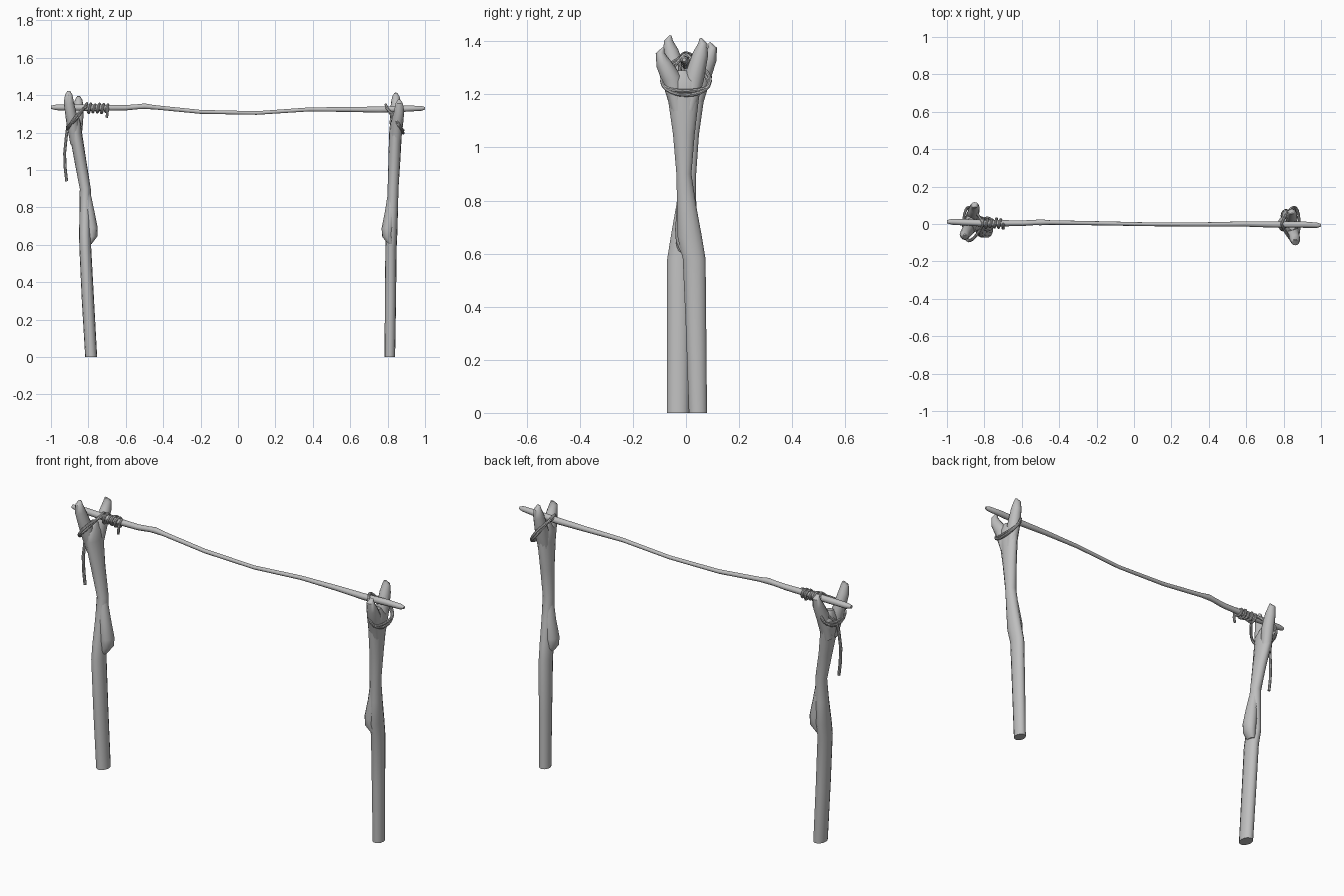
import bpy
import math
from mathutils import Vector

cube = bpy.data.objects.get("Cube")
if cube:
    bpy.data.objects.remove(cube, do_unlink=True)

grey = bpy.data.materials.new("plain grey")
grey.use_nodes = True
grey.diffuse_color = (0.52, 0.52, 0.52, 1)
bsdf = grey.node_tree.nodes["Principled BSDF"]
bsdf.inputs["Base Color"].default_value = (0.52, 0.52, 0.52, 1)
bsdf.inputs["Roughness"].default_value = 0.8


def tube(name, points, radii, ref, sides=14, closed=False, level=False):
    """Sweep an ellipse along points; radii are (along ref, across ref) pairs."""
    points = [Vector(p) for p in points]
    n = len(points)
    verts, faces = [], []
    u = Vector(ref)
    for i, p in enumerate(points):
        if level:
            t = Vector((0, 0, 1))
        elif closed:
            t = (points[(i + 1) % n] - points[i - 1]).normalized()
        else:
            t = (points[min(i + 1, n - 1)] - points[max(i - 1, 0)]).normalized()
        u = (u - t * u.dot(t)).normalized()
        v = t.cross(u)
        a, b = radii[i]
        for k in range(sides):
            ang = math.tau * k / sides
            verts.append(p + u * a * math.cos(ang) + v * b * math.sin(ang))
    for i in range(n if closed else n - 1):
        j = (i + 1) % n
        for k in range(sides):
            m = (k + 1) % sides
            faces.append((i * sides + k, i * sides + m, j * sides + m, j * sides + k))
    if not closed:
        faces.append(tuple(reversed(range(sides))))
        faces.append(tuple(range((n - 1) * sides, n * sides)))
    mesh = bpy.data.meshes.new(name)
    mesh.from_pydata(verts, [], faces)
    mesh.materials.append(grey)
    obj = bpy.data.objects.new(name, mesh)
    bpy.context.collection.objects.link(obj)
    bpy.ops.object.select_all(action='DESELECT')
    obj.select_set(True)
    bpy.context.view_layer.objects.active = obj
    bpy.ops.object.shade_smooth_by_angle(angle=math.radians(40))
    return obj


def rope(name, points, ref, r=0.007, closed=False):
    return tube(name, points, [(r, r)] * len(points), ref, 8, closed)


# Trunk heights, sideways drift and section radii shared by both posts
heights = [0, 0.3, 0.58, 0.66, 0.78, 0.9, 1.05, 1.2, 1.25, 1.29]
drift = [0.043, 0.037, 0.03, 0.014, 0.002, -0.008, -0.008, -0.01, -0.012, -0.016]
sections = [(0.028, 0.035), (0.03, 0.039), (0.03, 0.044), (0.03, 0.047), (0.029, 0.037),
            (0.029, 0.029), (0.032, 0.042), (0.034, 0.062), (0.032, 0.066), (0.018, 0.016)]


def post(side, s, xs, foot, grow, knob, tip_low, tip_high, lash_in, lash_out):
    """Forked post; s flips x and y so that the two posts face each other."""
    def place(points):
        return [(s * x, s * y, z) for x, y, z in points]

    # Trunk, with its foot shifted sideways and thickened inwards
    low = [max(0, 1 - z) for z in heights]
    trunk = [(x - grow * e / 2, y + foot * e, z) for x, y, z, e in zip(xs, drift, heights, low)]
    tube(side + "_post", place(trunk),
         [(a + grow * e / 2, b + grow * e) for (a, b), e in zip(sections, low)],
         (1, 0, 0), level=True)

    # Two blunt prongs, cut to a slanted point
    x0 = xs[7]
    for label, tip, y0, y1, lean in (("low", tip_low, -0.034, -0.054, 0.012),
                                     ("high", tip_high, 0.012, 0.03, -0.008)):
        end = Vector(tip)
        xm = (x0 + end.x) / 2
        path = [(x0, y0, 1.14), (xm, y1, 1.26),
                (end.x, end.y * 0.87, end.z - 0.06), (end.x, end.y, end.z - 0.02),
                (end.x, end.y + lean, end.z)]
        tube(side + "_" + label + "_prong", place(path),
             [(0.028, 0.022), (0.032, 0.038), (0.027, 0.029), (0.02, 0.017), (0.008, 0.004)],
             (1, 0, 0), 12)

    # Sawn branch stub on the inner face
    xk = xs[3] - knob
    stub = [(xs[5], -0.006, 0.9), (xk - 0.006, 0, 0.78), (xk - 0.02, 0, 0.69),
            (xk - 0.022, 0, 0.645), (xk - 0.004, 0.006, 0.605)]
    tube(side + "_branch_stub", place(stub),
         [(0.024, 0.024), (0.03, 0.034), (0.034, 0.041), (0.03, 0.038), (0.018, 0.026)],
         (1, 0, 0), 12, level=True)

    # Lashing: two slanted loops, snug round the fork and pinched over the rail
    a, b = Vector(lash_in), Vector(lash_out)
    for name, lift, width in (("upper", 0.008, 0.076), ("lower", -0.008, 0.08)):
        ring = []
        for k in range(28):
            ang = math.tau * k / 28
            c = (a + b) / 2 + (b - a) / 2 * math.cos(ang)
            y = width * math.sin(ang) * (1 + 0.6 * math.cos(ang))
            ring.append((c.x, y, c.z + lift * math.cos(ang * 2)))
        rope(side + "_" + name + "_lashing", place(ring), (0, 0, 1), closed=True)


post("left", 1, [0.812, 0.815, 0.818, 0.822, 0.826, 0.829, 0.836, 0.842, 0.845, 0.845],
     0.002, 0, 0, (0.862, -0.097, 1.375), (0.844, 0.063, 1.412), (0.79, 0, 1.342),
     (0.884, 0, 1.205))
post("right", -1, [0.789, 0.805, 0.818, 0.82, 0.818, 0.817, 0.843, 0.868, 0.872, 0.872],
     -0.013, 0.008, 0.016, (0.852, -0.1, 1.395), (0.905, 0.066, 1.422), (0.808, 0, 1.348),
     (0.912, 0, 1.225))

# Crooked rail resting in the forks, with a small knot
rail = [(-1, 0.012, 1.336), (-0.97, 0.012, 1.335), (-0.8, 0.004, 1.333), (-0.6, 0.004, 1.333),
        (-0.53, 0.008, 1.339), (-0.5, 0.009, 1.341), (-0.45, 0.008, 1.336), (-0.2, 0.004, 1.311),
        (0.1, -0.002, 1.305), (0.38, -0.002, 1.324), (0.6, 0, 1.324), (0.76, -0.003, 1.323),
        (0.9, -0.003, 1.328), (0.98, -0.007, 1.33), (1, -0.007, 1.33)]
thickness = [0.009, 0.016, 0.018, 0.015, 0.014, 0.016, 0.012, 0.011, 0.01,
             0.011, 0.014, 0.017, 0.017, 0.014, 0.007]
tube("rail", rail, [(r, r) for r in thickness], (0, 1, 0), 10)

# Rope wound unevenly round the rail, with a short tail
turns, steps = 5, 14
coil = []
for k in range(turns * steps + 1):
    f = k / (turns * steps)
    ang = math.tau * turns * f
    r = 0.022 + 0.003 * math.sin(ang * 0.37)
    coil.append((-0.81 + 0.115 * f, 0.004 + r * math.sin(ang), 1.33 + r * math.cos(ang)))
rope("rail_winding", coil, (1, 0, 0))
rope("winding_tail", [(-0.698, -0.018, 1.335), (-0.698, -0.024, 1.31), (-0.702, -0.022, 1.28)],
     (1, 0, 0))

# Loose rope end hanging beside the right post
rope("hanging_rope", [(-0.885, 0.05, 1.27), (-0.91, 0.015, 1.235), (-0.918, 0.004, 1.18),
                      (-0.927, 0, 1.09), (-0.924, 0, 1.01), (-0.916, 0, 0.94)],
     (1, 0, 0), 0.008)
